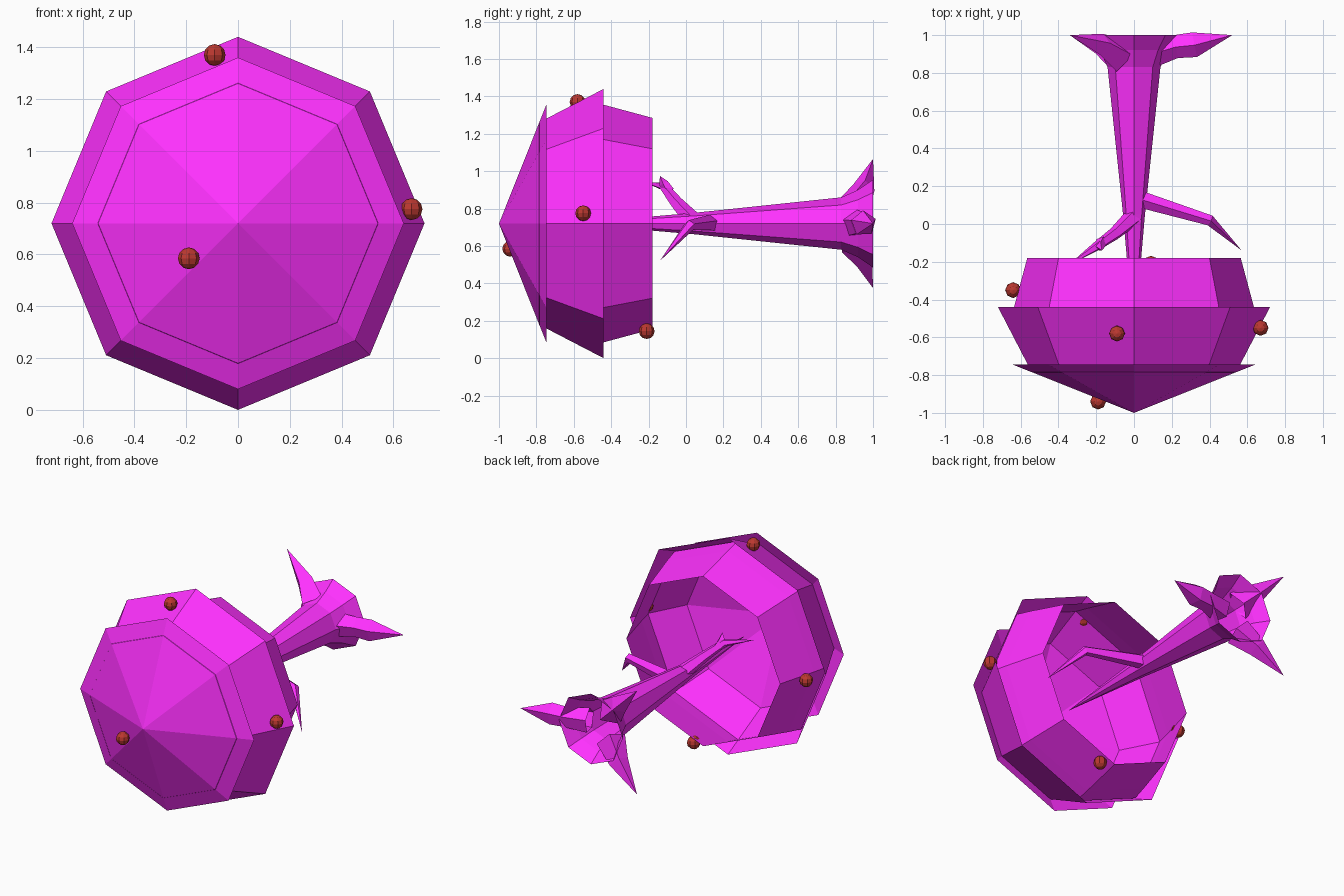
import bpy, bmesh, math
from mathutils import Vector

if "Cube" in bpy.data.objects:
    bpy.data.objects.remove(bpy.data.objects["Cube"])

CZ = 0.72  # height of the tree axis, which runs along y


def material(name, color):
    m = bpy.data.materials.new(name)
    m.diffuse_color = color
    m.use_nodes = True
    m.node_tree.nodes["Principled BSDF"].inputs["Base Color"].default_value = m.diffuse_color
    return m


LEAF = material("magenta", (1.0, 0.03, 1.0, 1))
FRUIT = material("dark_red", (0.5, 0.04, 0.03, 1))


def finish(name, bm, mat):
    bmesh.ops.recalc_face_normals(bm, faces=bm.faces)
    mesh = bpy.data.meshes.new(name)
    bm.to_mesh(mesh)
    bm.free()
    mesh.materials.append(mat)
    ob = bpy.data.objects.new(name, mesh)
    bpy.context.collection.objects.link(ob)
    return ob


def bridge(bm, a, b):
    """Join two rings; a ring of one vertex is a point."""
    n = max(len(a), len(b))
    for i in range(n):
        j = (i + 1) % n
        if len(b) == 1:
            bm.faces.new((a[i], a[j], b[0]))
        elif len(a) == 1:
            bm.faces.new((a[0], b[j], b[i]))
        else:
            bm.faces.new((a[i], a[j], b[j], b[i]))


def lathe(name, profile, sides=8):
    """Open shell around the y axis from (y, radius) pairs."""
    bm = bmesh.new()
    rings = []
    for y, r in profile:
        count = sides if r > 0 else 1
        rings.append([bm.verts.new((r * math.cos(math.tau * i / sides), y,
                                    CZ + r * math.sin(math.tau * i / sides)))
                      for i in range(count)])
    for a, b in zip(rings, rings[1:]):
        bridge(bm, a, b)
    return finish(name, bm, LEAF)


def limb(name, points, radii, sides=5):
    """Tapering faceted tube along a path, ending in a point."""
    pts = [Vector(p) for p in points]
    bm = bmesh.new()
    rings = []
    for k, (p, r) in enumerate(zip(pts, radii)):
        d = (pts[min(k + 1, len(pts) - 1)] - pts[max(k - 1, 0)]).normalized()
        u = d.cross(Vector((0.1, 0.3, 1))).normalized()
        v = d.cross(u)
        count = sides if r > 0 else 1
        rings.append([bm.verts.new(p + r * (u * math.cos(math.tau * i / sides)
                                            + v * math.sin(math.tau * i / sides)))
                      for i in range(count)])
    for a, b in zip(rings, rings[1:]):
        bridge(bm, a, b)
    return finish(name, bm, LEAF)


# crown: three nested hollow octagonal tiers
lathe("crown_top", [(-0.745, 0.64), (-1.0, 0)])
lathe("crown_middle", [(-0.44, 0.72), (-0.787, 0.54)])
lathe("crown_lower", [(-0.18, 0.565), (-0.44, 0.635), (-0.545, 0.66)])

# trunk, flared at the foot and tapering into the crown
lathe("trunk", [(1.0, 0.235), (0.92, 0.18), (0.83, 0.14), (0.05, 0.058), (-0.62, 0)])

# roots
for label, s in (("upper", 1), ("lower", -1)):
    limb("root_" + label,
         [(-0.07, 0.89, CZ + s * 0.09), (-0.17, 0.95, CZ + s * 0.19),
          (-0.34, 1.0, CZ + s * 0.345)],
         [0.09, 0.06, 0], 4)
limb("root_side",
     [(0.08, 0.90, CZ), (0.22, 0.94, CZ), (0.32, 0.95, CZ), (0.52, 1.0, CZ)],
     [0.08, 0.065, 0.07, 0], 5)

# branches
limb("branch_right",
     [(0.0, 0.14, CZ), (0.07, 0.12, CZ), (0.40, 0.02, 0.71), (0.57, -0.14, 0.52)],
     [0.05, 0.045, 0.03, 0], 5)
limb("branch_left",
     [(0.0, 0.04, 0.73), (-0.10, -0.05, 0.83), (-0.20, -0.12, 0.92), (-0.35, -0.22, 0.94)],
     [0.05, 0.035, 0.025, 0], 5)
limb("twig_left",
     [(-0.17, -0.09, 0.89), (-0.18, -0.12, 0.935), (-0.17, -0.14, 0.975)],
     [0.03, 0.025, 0], 4)

# fruit on the crown
for i, spot in enumerate([(-0.09, -0.58, 1.37), (0.67, -0.55, 0.775), (-0.19, -0.94, 0.585),
                          (-0.64, -0.35, 0.70), (0.09, -0.21, 0.145)]):
    bm = bmesh.new()
    bmesh.ops.create_uvsphere(bm, u_segments=8, v_segments=6, radius=0.042)
    ob = finish("fruit_%d" % (i + 1), bm, FRUIT)
    ob.location = spot
